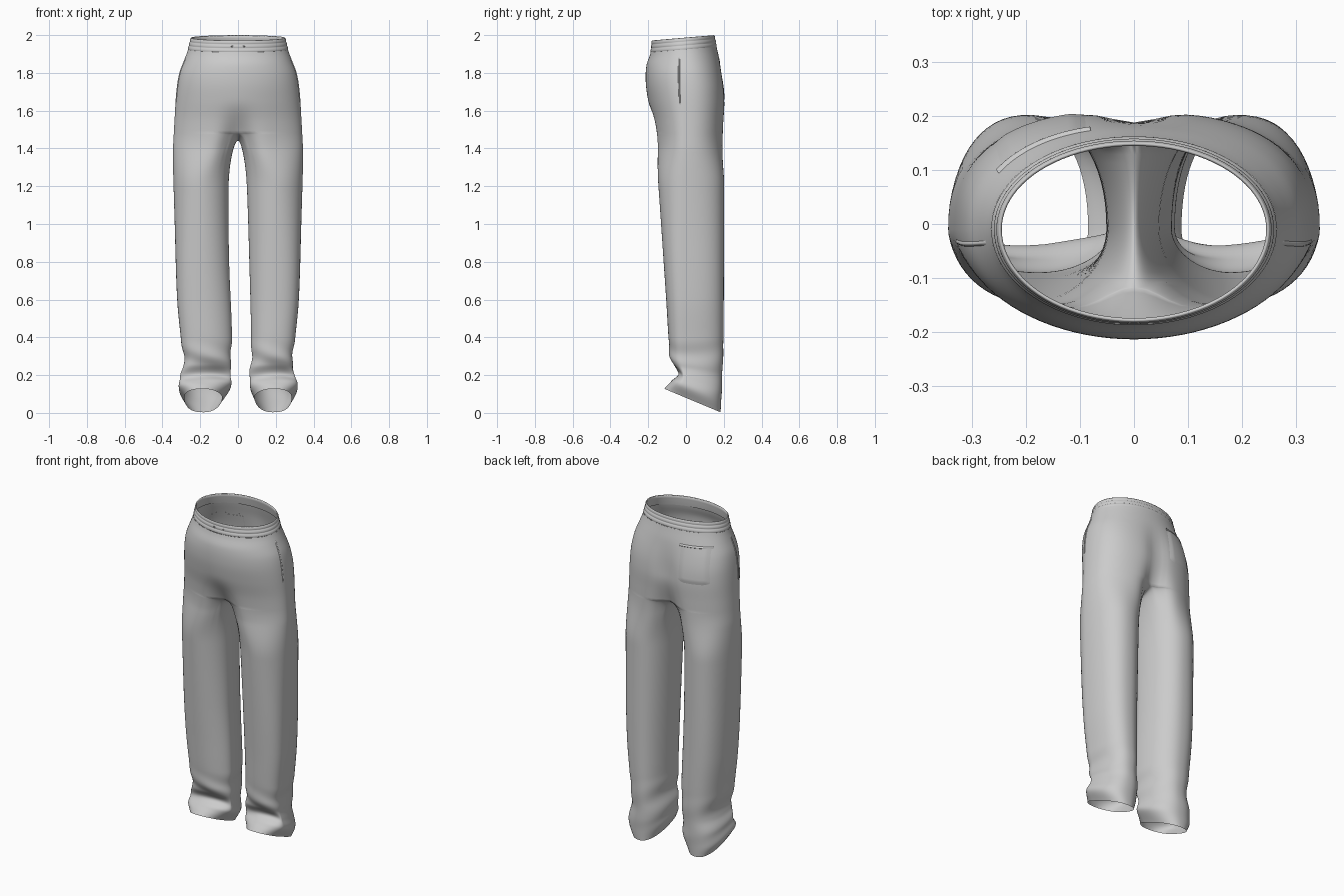
import bpy, bmesh, math
from mathutils import Vector

cube = bpy.data.objects.get("Cube")
if cube:
    bpy.data.objects.remove(cube)

fabric = bpy.data.materials.new("grey_fabric")
fabric.use_nodes = True
grey = (0.6, 0.6, 0.6, 1)
fabric.diffuse_color = grey
fabric.node_tree.nodes["Principled BSDF"].inputs["Base Color"].default_value = grey

TOP, BAND, FORK, HEM = 1.987, 1.925, 1.48, 0.065
OUTER, INNER = 44, 16

# Profiles as (height, value), from hem to waist
HIP_WIDTH = [(1.4, .344), (1.55, .336), (1.7, .326), (1.8, .31), (1.87, .284), (1.92, .266), (TOP, .25)]
HIP_FRONT = [(1.4, -.162), (1.55, -.18), (1.65, -.2), (1.75, -.213), (1.85, -.209), (1.92, -.188), (TOP, -.18)]
HIP_BACK = [(1.4, .203), (1.55, .206), (1.65, .208), (1.75, .199), (1.85, .18), (1.92, .163), (TOP, .15)]
LEG_OUT = [(HEM, .283), (.12, .314), (.18, .308), (.24, .285), (.4, .303), (.6, .322), (1, .335), (1.4, .345), (1.6, .34)]
LEG_FRONT = [(HEM, -.115), (.13, -.075), (.185, -.035), (.24, -.07), (.3, -.085), (.6, -.105), (1, -.132), (1.4, -.16), (1.6, -.175)]
LEG_BACK = [(HEM, .183), (.15, .188), (.3, .196), (.6, .2), (1.6, .203)]
LEG_IN = {
    1: [(HEM, .088), (.14, .06), (.25, .07), (.4, .07), (.8, .06), (1.2, .047), (1.6, .025)],
    -1: [(HEM, .085), (.14, .035), (.25, .042), (.4, .032), (.8, .047), (1.2, .05), (1.6, .03)],
}


def curve(points, z):
    """Smooth interpolation through (height, value) points."""
    z = min(max(z, points[0][0]), points[-1][0])
    last = len(points) - 1
    i = next(k for k in range(last) if z <= points[k + 1][0])

    def slope(k):
        a, b = points[max(k - 1, 0)], points[min(k + 1, last)]
        return (b[1] - a[1]) / (b[0] - a[0])

    (z0, v0), (z1, v1) = points[i], points[i + 1]
    h = z1 - z0
    s = (z - z0) / h
    return (v0 * (1 + 2 * s) * (1 - s) ** 2 + v1 * s * s * (3 - 2 * s)
            + h * s * (1 - s) * (slope(i) * (1 - s) - slope(i + 1) * s))


def ramp(a, b, z):
    s = min(max((z - a) / (b - a), 0), 1)
    return s * s * (3 - 2 * s)


def power(value, p):
    return math.copysign(abs(value) ** p, value)


def oval(angle, front, back, p_front, p_back):
    """Unit x and real y of a squarish oval."""
    p = p_front if math.sin(angle) < 0 else p_back
    mid = -.01
    reach = mid - front if math.sin(angle) < 0 else back - mid
    return power(math.cos(angle), p), mid + reach * power(math.sin(angle), p)


def seat_square(z):
    return 1 - .2 * ramp(TOP, 1.7, z)


def hip(t, z, grow=0.0):
    """Left half of the hips, t from -1 (front seam) to 1 (back seam)."""
    x, y = oval(t * math.pi / 2, curve(HIP_FRONT, z) - grow, curve(HIP_BACK, z) + grow,
                1 + .08 * ramp(1.8, 1.5, z), seat_square(z))
    x *= curve(HIP_WIDTH, z) + grow
    if abs(t) == 1:
        x = 0
    # The centre seams sink in towards the crotch
    if t < 0:
        y += .07 * math.exp(-(x / .075) ** 2) * ramp(1.68, 1.4, z) ** 1.3
    else:
        y -= .02 * math.exp(-(x / .06) ** 2) * ramp(1.88, 1.65, z)
        y -= .055 * math.exp(-(x / .075) ** 2) * ramp(1.66, 1.4, z) ** 1.3
    return Vector((x, y, z + .085 * y * ramp(1.75, 1.95, z)))


def leg(angle, z, side):
    """Round at the thigh, squarer on the outside further down."""
    inner, outer = curve(LEG_IN[side], z), curve(LEG_OUT, z)
    lower = ramp(1.45, .7, z)
    p_front, p_back = (1.05, .92) if math.cos(angle) < 0 else (1.08 - .23 * lower, .92 - .12 * lower)
    x, y = oval(angle, curve(LEG_FRONT, z), curve(LEG_BACK, z), p_front, p_back)
    x = (inner + outer) / 2 + x * (outer - inner) / 2
    # Slouched folds above the hem, strongest at the front
    fade = ramp(.1, .18, z) * ramp(.42, .24, z)
    fold = .006 * fade * math.sin(42 * z + 2.5 * side * math.cos(angle) + 1)
    x += fold * math.cos(angle)
    y += fold * math.sin(angle) * (1 if math.sin(angle) < 0 else .3)
    return Vector((x, y, z - .417 * (y - .035) * ramp(.36, HEM, z)))


def leg_ring(z, side):
    """Closed ring that melts from the hip outline into a round leg."""
    wide = math.radians(135)
    smooth = ramp(FORK, 1.2, z)
    rest = 1 - min((FORK - z) / .28, 1)
    arch = math.sqrt(1 - rest ** 2)
    ring = []
    for i in range(OUTER + 1):
        t = 2 * i / OUTER - 1
        blend = smooth + (arch - smooth) * abs(t) ** 6
        ring.append(hip(t, z).lerp(leg(t * wide, z, side), blend))
    front, back = hip(-1, FORK), hip(1, FORK)
    for i in range(1, INNER):
        u = i / INNER
        saddle = back.lerp(front, u)
        saddle.z = z
        p = saddle.lerp(leg(wide + u * (2 * math.pi - 2 * wide), z, side), arch)
        p.z -= .04 * rest * rest * math.sin(math.pi * u)
        ring.append(p)
    return ring


def spread(a, b, count):
    return [a + (b - a) * i / count for i in range(count + 1)]


def add_rows(bm, rows, side, closed):
    made = [[bm.verts.new((p.x * side, p.y, p.z)) for p in row] for row in rows]
    n = len(rows[0])
    for upper, lower in zip(made, made[1:]):
        for i in range(n if closed else n - 1):
            j = (i + 1) % n
            face = [upper[i], lower[i], lower[j], upper[j]]
            bm.faces.new(face if side > 0 else face[::-1])


def finish(name, bm):
    bmesh.ops.remove_doubles(bm, verts=bm.verts, dist=.0001)
    mesh = bpy.data.meshes.new(name)
    bm.to_mesh(mesh)
    bm.free()
    obj = bpy.data.objects.new(name, mesh)
    bpy.context.collection.objects.link(obj)
    mesh.materials.append(fabric)
    mesh.shade_smooth()


def patch(name, side, point, across, down):
    """Thin panel laid over the surface; point(u, v) with both from 0 to 1."""
    bm = bmesh.new()
    rows = [[point(u, v) for u in spread(0, 1, across)] for v in spread(0, 1, down)]
    add_rows(bm, rows, side, False)
    finish(name, bm)


# Trousers: hips and two legs sharing the crotch seam
body = bmesh.new()
arc = spread(-1, 1, OUTER)
for side in (1, -1):
    hips = [[hip(t, z) for t in arc] for z in spread(BAND, FORK, 30)]
    add_rows(body, hips, side, False)
    heights = [FORK - .28 * s * s for s in spread(0, 1, 20)] + spread(1.18, .4, 30) + spread(.39, HEM, 36)
    add_rows(body, [leg_ring(z, side) for z in heights], side, True)
finish("trousers", body)

# Ribbed elastic waistband with a folded inner lip
band = bmesh.new()
for side in (1, -1):
    rows = [[hip(t, z, -.006) for t in arc] for z in spread(BAND, TOP - .004, 4)]
    for z in spread(TOP, BAND, 24):
        puff = .003 * abs(math.sin(3 * math.pi * (z - BAND) / (TOP - BAND))) ** .7
        rows.append([hip(t, z, puff - .001) for t in arc])
    add_rows(band, rows, side, False)
finish("waistband", band)

for side, label in ((1, "left"), (-1, "right")):
    # Drawstring eyelet
    spot = hip(-.925, 1.955, .003)
    bpy.ops.mesh.primitive_torus_add(major_radius=.004, minor_radius=.0015, major_segments=16, minor_segments=8,
                                     location=(side * spot.x, spot.y, spot.z), rotation=(math.pi / 2, 0, 0))
    eyelet = bpy.context.object
    eyelet.name = label + "_eyelet"
    eyelet.data.materials.append(fabric)
    eyelet.data.shade_smooth()

    # Side pocket welt
    def welt(u, v):
        lift = .004 * math.sin(math.pi * u) * min(1, 20 * v, 20 * (1 - v)) - .0005
        return hip(-.1 + .03 * u, 1.89 - .26 * v, lift)
    patch(label + "_side_pocket_welt", side, welt, 6, 24)


# Back patch pocket on the right, with a raised opening edge
def back_point(x, z, lift):
    share = x / curve(HIP_WIDTH, z)
    return hip(math.acos(share ** (1 / seat_square(z))) * 2 / math.pi, z, lift)


def pocket(u, v):
    edge = min(1, 6 * u, 6 * (1 - u), 8 * (1 - v))
    corner = .03 * max(0, abs(2 * u - 1) - .6) * v
    return back_point(.085 + (.165 + .02 * v) * (1 - u), 1.85 - .205 * v + corner, .005 * edge - .001)


def pocket_edge(u, v):
    return back_point(.25 - .17 * u, 1.857 - .012 * v, .007 * math.sin(math.pi * v) ** .5 - .001)


patch("back_pocket", -1, pocket, 24, 24)
patch("back_pocket_edge", -1, pocket_edge, 24, 6)
